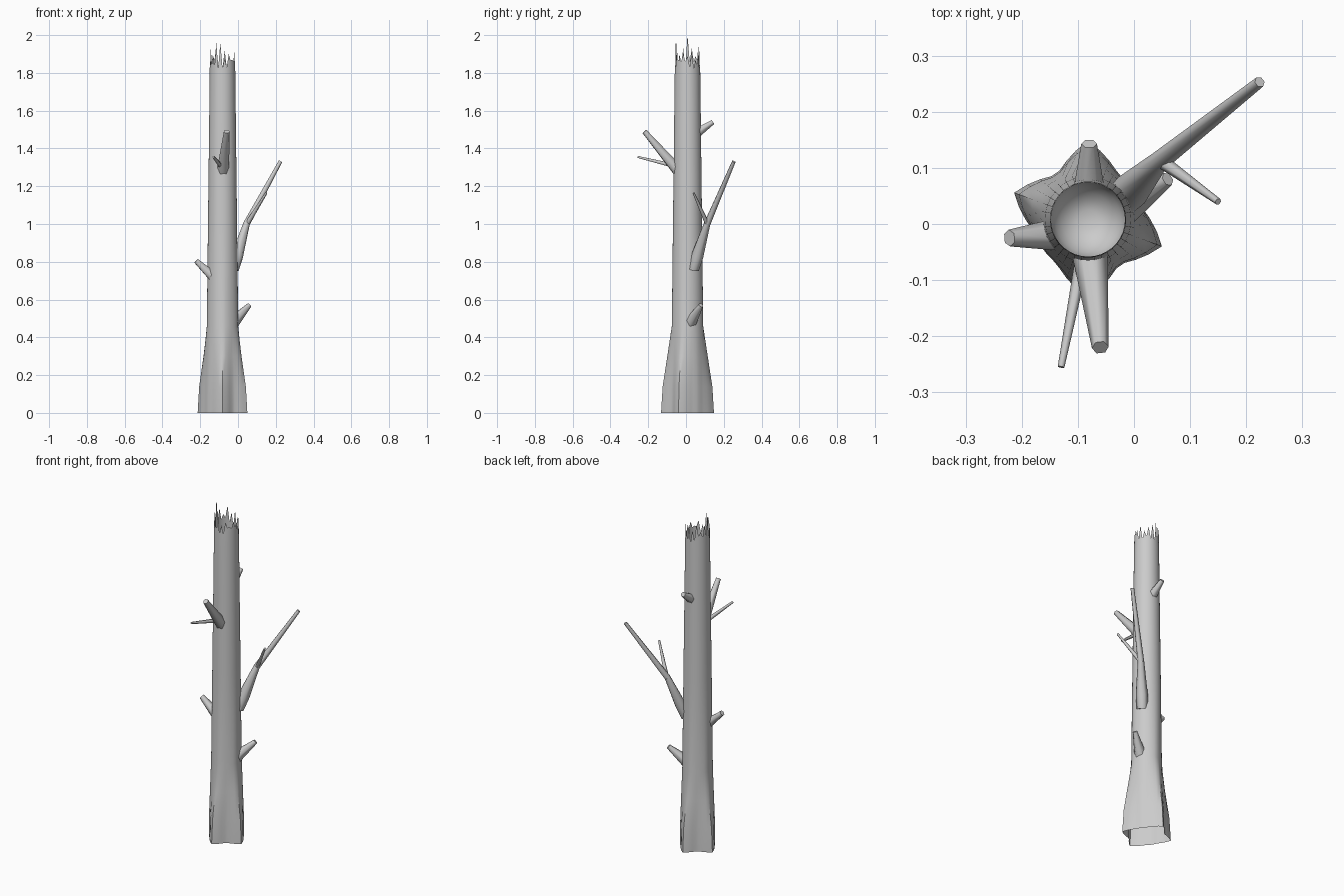
import bpy, bmesh, math, random
from mathutils import Vector

random.seed(4)
cube = bpy.data.objects.get("Cube")
if cube:
    bpy.data.objects.remove(cube, do_unlink=True)

wood = bpy.data.materials.new("grey_wood")
wood.use_nodes = True
GREY = (0.6, 0.6, 0.6, 1)
wood.diffuse_color = GREY
wood.node_tree.nodes["Principled BSDF"].inputs["Base Color"].default_value = GREY

CX, CY, SIDES = -0.082, 0.008, 36


def finish(bm, name, angle):
    bmesh.ops.recalc_face_normals(bm, faces=bm.faces)
    mesh = bpy.data.meshes.new(name)
    bm.to_mesh(mesh)
    bm.free()
    mesh.materials.append(wood)
    obj = bpy.data.objects.new(name, mesh)
    bpy.context.collection.objects.link(obj)
    bpy.ops.object.select_all(action="DESELECT")
    obj.select_set(True)
    bpy.context.view_layer.objects.active = obj
    bpy.ops.object.shade_smooth_by_angle(angle=math.radians(angle))
    return obj


def bridge(bm, lower, upper):
    n = len(lower)
    for i in range(n):
        j = (i + 1) % n
        bm.faces.new((lower[i], lower[j], upper[j], upper[i]))


def trunk_ring(bm, radius, height):
    ring = []
    for i in range(SIDES):
        a = math.tau * i / SIDES
        r = radius(i)
        ring.append(bm.verts.new((CX + r * math.cos(a), CY + r * math.sin(a), height(i))))
    return ring


# Root flare: four pointed ridges fading into a round trunk
ROOTS = (90, 160, 270, 340)


def flare(amount):
    def radius(i):
        deg = i * 360 / SIDES
        d = min(abs((deg - r + 180) % 360 - 180) for r in ROOTS)
        peak = max(0, 1 - d / 38) ** 1.4
        return 0.083 + amount * (0.013 + 0.044 * peak)
    return radius


# Broken top: one splinter on every second side
PEAKS = (1.89, 1.91, 1.87, 1.90, 1.92, 1.90, 1.94, 1.89, 1.93,
         2.00, 1.93, 1.90, 1.96, 1.96, 1.88, 1.90, 1.87, 1.90)


def splinter(i):
    return PEAKS[i // 2] if i % 2 == 0 else random.uniform(1.82, 1.87)


# Trunk shell, open at the bottom
bm = bmesh.new()
rings = [trunk_ring(bm, flare(k), lambda i, z=z: z)
         for z, k in ((0, 1), (0.14, 0.85), (0.3, 0.42), (0.46, 0))]
for z, r in ((1.0, 0.077), (1.5, 0.071), (1.78, 0.068)):
    rings.append(trunk_ring(bm, lambda i: r, lambda i: z))
rings.append(trunk_ring(bm, lambda i: 0.066, splinter))
for low, high in zip(rings, rings[1:]):
    bridge(bm, low, high)
finish(bm, "trunk", 35)

# Rounded hollow inside the broken top
bm = bmesh.new()
rings = []
for step in range(6):
    t = step / 6 * math.pi / 2
    rings.append(trunk_ring(bm, lambda i: 0.0675 * math.cos(t),
                            lambda i: 1.79 - 0.07 * math.sin(t)))
for low, high in zip(rings, rings[1:]):
    bridge(bm, low, high)
bm.faces.new(rings[-1])
hollow = finish(bm, "top_hollow", 60)
hollow.data.flip_normals()


# Tapered branch through (point, radius) stations
def branch(name, stations, sides=6):
    bm = bmesh.new()
    points = [Vector(p) for p, r in stations]
    rings = []
    for k, (p, r) in enumerate(stations):
        axis = points[min(k + 1, len(points) - 1)] - points[max(k - 1, 0)]
        turn = axis.to_track_quat("Z", "Y")
        rings.append([bm.verts.new(points[k] + turn @ Vector(
            (r * math.cos(math.tau * i / sides), r * math.sin(math.tau * i / sides), 0)))
            for i in range(sides)])
    for low, high in zip(rings, rings[1:]):
        bridge(bm, low, high)
    bm.faces.new(rings[0])
    bm.faces.new(rings[-1])
    finish(bm, name, 62)


branch("right_stub", [((-0.13, -0.018, 0.72), 0.03), ((-0.222, -0.025, 0.805), 0.015)])
branch("left_stub", [((-0.025, 0.025, 0.48), 0.034), ((0.06, 0.08, 0.57), 0.013)])
branch("front_branch", [((-0.08, -0.04, 1.28), 0.033), ((-0.06, -0.22, 1.49), 0.015)])
branch("front_twig", [((-0.09, -0.05, 1.305), 0.013), ((-0.13, -0.255, 1.355), 0.006)])
branch("back_stub", [((-0.08, 0.055, 1.48), 0.029), ((-0.08, 0.143, 1.54), 0.014)])
branch("long_branch", [((-0.025, 0.04, 0.76), 0.03), ((-0.005, 0.06, 0.83), 0.033),
                       ((0.045, 0.112, 1.0), 0.018), ((0.224, 0.253, 1.33), 0.01)])
branch("long_branch_twig", [((0.042, 0.117, 0.99), 0.013), ((0.15, 0.04, 1.165), 0.006)])
